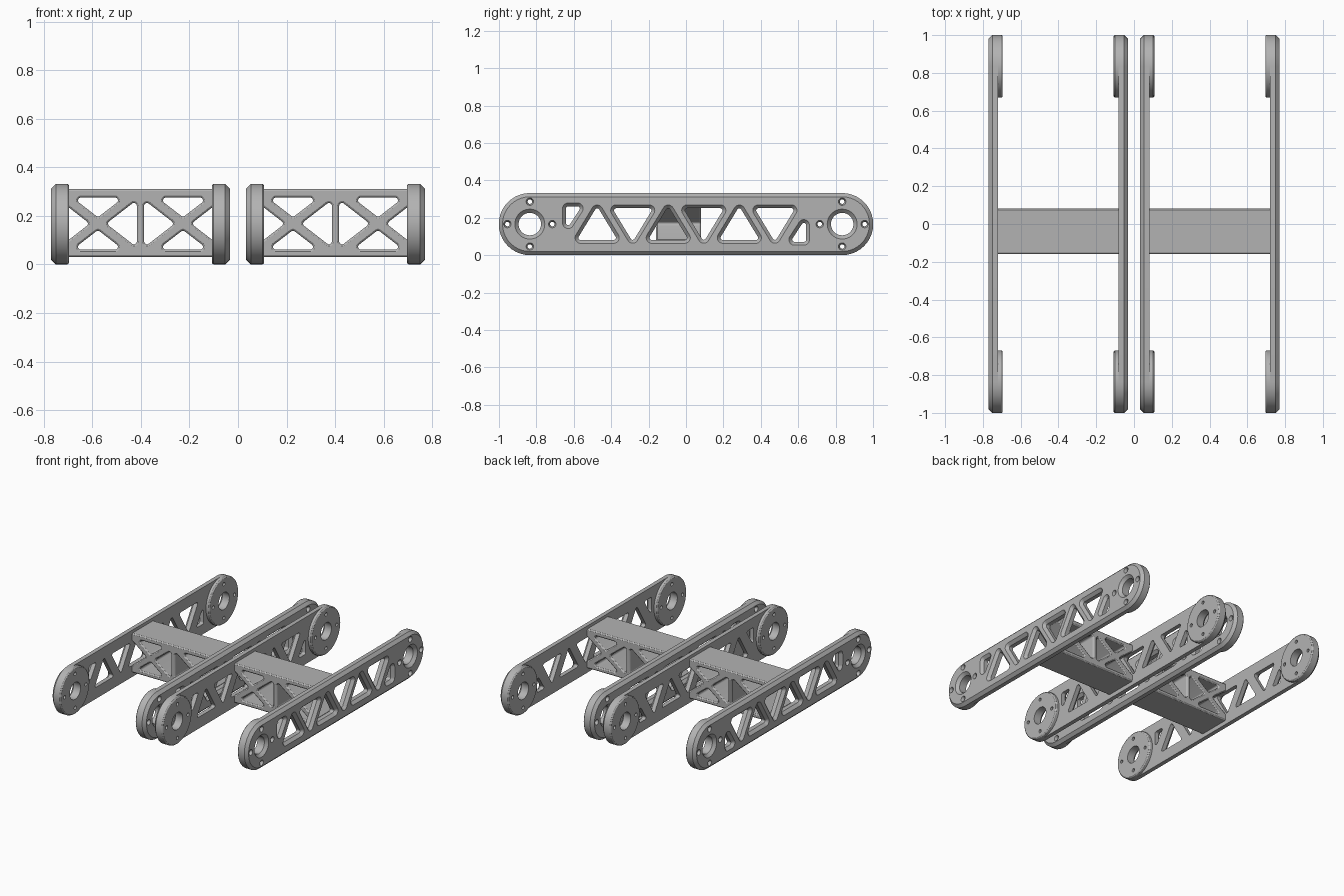
import bpy, bmesh, math
from mathutils import Vector

cube = bpy.data.objects.get("Cube")
if cube:
    bpy.data.objects.remove(cube, do_unlink=True)

grey = bpy.data.materials.new("plain grey")
grey.use_nodes = True
COLOUR = (0.45, 0.45, 0.45, 1)
grey.diffuse_color = COLOUR
grey.node_tree.nodes["Principled BSDF"].inputs["Base Color"].default_value = COLOUR


def outline(centres, radius):
    """Rounded convex outline: the hull of equal circles on the given centres."""
    n = len(centres)
    if n == 1:
        (u, v), steps = centres[0], 40
        return [(u + radius * math.cos(math.tau * i / steps),
                 v + radius * math.sin(math.tau * i / steps)) for i in range(steps)]
    mu = sum(c[0] for c in centres) / n
    mv = sum(c[1] for c in centres) / n
    ring = sorted(centres, key=lambda c: math.atan2(c[1] - mv, c[0] - mu))
    normal = [math.atan2(ring[(i + 1) % n][1] - c[1], ring[(i + 1) % n][0] - c[0]) - math.pi / 2
              for i, c in enumerate(ring)]
    points = []
    for i, (u, v) in enumerate(ring):
        start = normal[i - 1]
        sweep = (normal[i] - start) % math.tau
        steps = max(3, round(sweep / (math.pi / 20)))
        for k in range(steps + 1):
            a = start + sweep * k / steps
            points.append((u + radius * math.cos(a), v + radius * math.sin(a)))
    return points


def pierced_solid(outer, holes, layers, place):
    """Stack of layers (depth, chamfer); each hole is (centres, radius, chamfer scale)."""
    bm = bmesh.new()
    caps = [[], []]
    for centres, radius, scale in [(outer[0], outer[1], -1)] + holes:
        rings = [[bm.verts.new(place(u, v, t)) for u, v in outline(centres, radius + scale * e)]
                 for t, e in layers]
        for low, high in zip(rings, rings[1:]):
            for i in range(len(low)):
                bm.faces.new((low[i - 1], low[i], high[i], high[i - 1]))
        for cap, ring in zip(caps, (rings[0], rings[-1])):
            cap += [bm.edges.get((ring[i - 1], ring[i])) for i in range(len(ring))]
    for cap in caps:
        bmesh.ops.triangle_fill(bm, use_beauty=True, edges=cap)
    bmesh.ops.recalc_face_normals(bm, faces=bm.faces)
    return bm


def finish(name, bm):
    mesh = bpy.data.meshes.new(name)
    bm.to_mesh(mesh)
    bm.free()
    mesh.materials.append(grey)
    ob = bpy.data.objects.new(name, mesh)
    bpy.context.collection.objects.link(ob)
    bpy.ops.object.select_all(action="DESELECT")
    ob.select_set(True)
    bpy.context.view_layer.objects.active = ob
    bpy.ops.object.shade_smooth_by_angle(angle=math.radians(30))


MID = 0.166         # height of the plate axis
END = 0.835         # distance of the hubs from the middle
HALF = 0.3685       # half width of one frame
THICK = 0.05        # plate thickness


def hub_holes(y):
    bolts = [(0.12, 0), (-0.12, 0), (0, 0.12), (0, -0.12)]
    return [([(y, MID)], 0.06, 1)] + [([(y + a, MID + b)], 0.012, 0.4) for a, b in bolts]


# Side plate cut-outs: alternating triangles and a small one at each end
truss = []
for k in range(6):
    y, flip = -0.475 + 0.19 * k, 1 if k % 2 == 0 else -1
    truss.append(([(y - 0.088, MID - flip * 0.073), (y + 0.088, MID - flip * 0.073),
                   (y, MID + flip * 0.072)], 0.012, 0.9))
for s in (1, -1):
    truss.append(([(-0.63 * s, MID + 0.083 * s), (-0.58 * s, MID + 0.083 * s),
                   (-0.63 * s, MID + 0.006 * s)], 0.012, 0.9))


def side_plate(name, x, inward):
    def place(u, v, t):
        return (x + inward * t, u, v)
    holes = truss + hub_holes(END) + hub_holes(-END)
    finish(name, pierced_solid(([(-END, MID), (END, MID)], MID), holes,
                               [(0, 0.02), (0.02, 0), (THICK, 0)], place))
    # Round hubs on the inner face
    for label, y in (("front", -END), ("back", END)):
        layers = [(THICK, 0), (0.067, 0), (0.072, 0.003), (0.075, 0.008)]
        holes = [(c, r, 0) for c, r, _ in hub_holes(y)]
        finish(f"{name}_{label}_hub", pierced_solid(([(y, MID)], MID), holes, layers, place))


def cross_beam(name, cx):
    # Two crossed panels, with four triangular openings each
    mz, r, holes = 0.168, 0.012, []
    for c in (-0.175, 0.175):
        for s in (1, -1):
            holes.append(([(c - 0.07, mz + s * 0.0955), (c + 0.07, mz + s * 0.0955),
                           (c, mz + s * 0.0415)], r, 1))
            holes.append(([(c + s * 0.148, mz - 0.073), (c + s * 0.148, mz + 0.073),
                           (c + s * 0.0536, mz)], r, 1))
    corners = [(x, z) for x in (-0.36, 0.36) for z in (0.042, 0.298)]
    layers = [(-0.16, 0.008), (-0.157, 0.003), (-0.152, 0),
              (0.073, 0), (0.078, 0.003), (0.081, 0.008)]
    bm = pierced_solid((corners, r), holes, layers, lambda u, v, t: (cx + u, t, v))
    # Trim the ends flush with the plates
    for s in (1, -1):
        cut = bmesh.ops.bisect_plane(
            bm, geom=bm.verts[:] + bm.edges[:] + bm.faces[:], dist=1e-6,
            plane_co=Vector((cx + s * (HALF - THICK), 0, 0)),
            plane_no=Vector((s, 0, 0)), clear_outer=True)
        edges = [g for g in cut["geom_cut"] if isinstance(g, bmesh.types.BMEdge)]
        bmesh.ops.edgeloop_fill(bm, edges=edges)
    bmesh.ops.recalc_face_normals(bm, faces=bm.faces)
    finish(name, bm)


# Two identical frames side by side
for side, cx in (("right", -0.4015), ("left", 0.4015)):
    cross_beam(f"{side}_cross_beam", cx)
    side_plate(f"{side}_frame_right_plate", cx - HALF, 1)
    side_plate(f"{side}_frame_left_plate", cx + HALF, -1)
